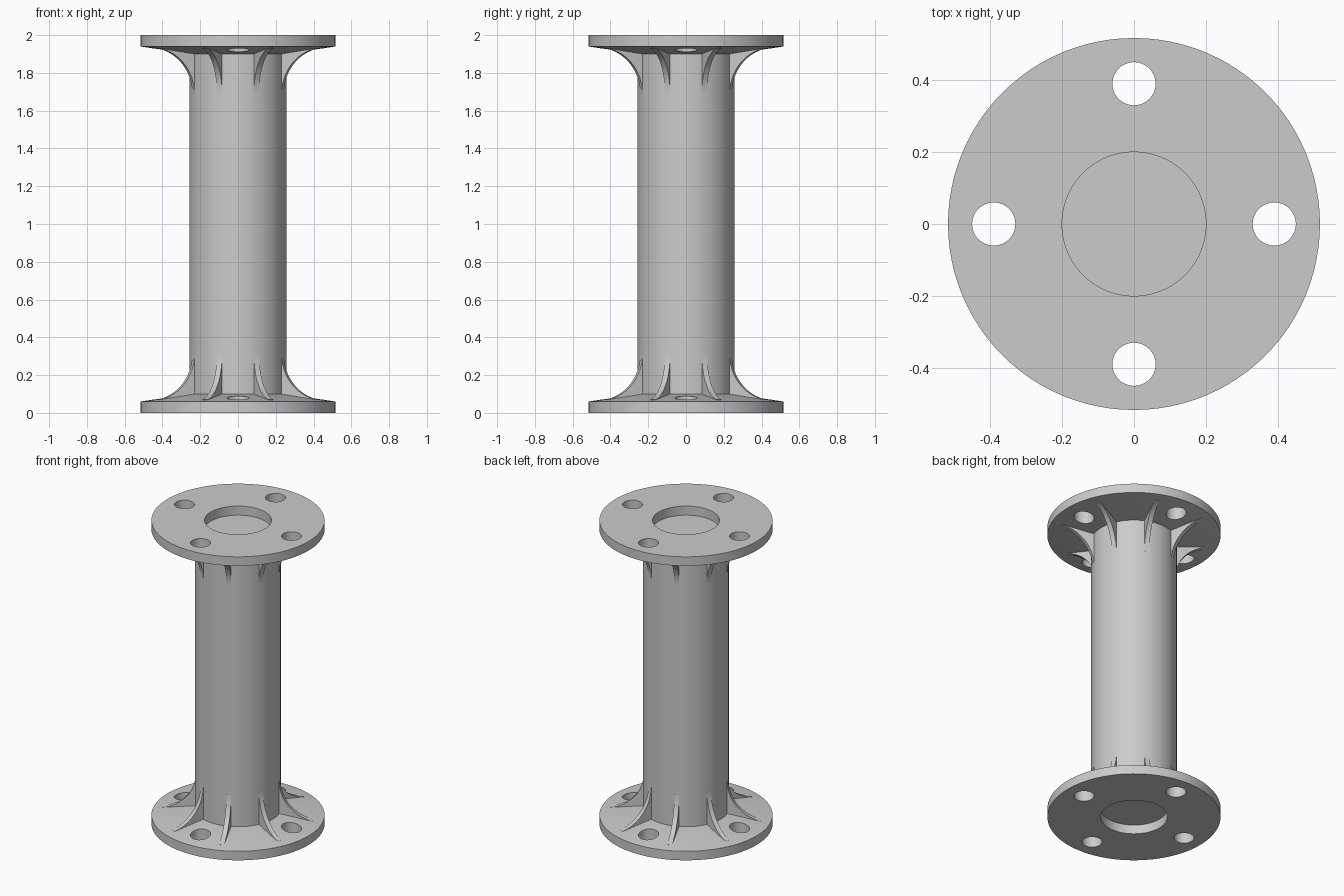
import bpy
import bmesh
from math import sin, cos, pi, radians, sqrt
from mathutils import Matrix

HEIGHT = 2.0
TUBE_R, BORE_R, RIM_R = 0.256, 0.2, 0.517
RIM_H, HUB_H = 0.06, 0.1
SEGMENTS = 96

if "Cube" in bpy.data.objects:
    bpy.data.objects.remove(bpy.data.objects["Cube"])

grey = bpy.data.materials.new("plain_grey")
grey.use_nodes = True
grey.diffuse_color = (0.6, 0.6, 0.6, 1)
grey.node_tree.nodes["Principled BSDF"].inputs["Base Color"].default_value = (0.6, 0.6, 0.6, 1)


def add_object(name, bm):
    bmesh.ops.recalc_face_normals(bm, faces=bm.faces)
    mesh = bpy.data.meshes.new(name)
    bm.to_mesh(mesh)
    bm.free()
    mesh.materials.append(grey)
    obj = bpy.data.objects.new(name, mesh)
    bpy.context.collection.objects.link(obj)
    return obj


def activate(obj):
    bpy.ops.object.select_all(action="DESELECT")
    obj.select_set(True)
    bpy.context.view_layer.objects.active = obj


def smooth(obj):
    activate(obj)
    bpy.ops.object.shade_smooth_by_angle(angle=radians(30))


def add_cylinder(bm, radius, z0, z1, x=0, y=0, segments=SEGMENTS):
    bmesh.ops.create_cone(bm, cap_ends=True, segments=segments, radius1=radius, radius2=radius,
                          depth=z1 - z0, matrix=Matrix.Translation((x, y, (z0 + z1) / 2)))


def mirrored_copy(obj, name):
    """Copy a bottom part to the top end."""
    bm = bmesh.new()
    bm.from_mesh(obj.data)
    for v in bm.verts:
        v.co.z = HEIGHT - v.co.z
    return add_object(name, bm)


# Tube, whose end caps form the floors of the flange recesses
bm = bmesh.new()
add_cylinder(bm, TUBE_R, RIM_H, HEIGHT - RIM_H)
tube = add_object("tube", bm)

# Flange ring with a gently conical inner face
bm = bmesh.new()
profile = [(BORE_R, 0), (RIM_R, 0), (RIM_R, RIM_H), (TUBE_R, HUB_H), (BORE_R, HUB_H)]
rings = [[bm.verts.new((r * cos(2 * pi * i / SEGMENTS), r * sin(2 * pi * i / SEGMENTS), z))
          for i in range(SEGMENTS)] for r, z in profile]
for a, b in zip(rings, rings[1:] + rings[:1]):
    for i in range(SEGMENTS):
        j = (i + 1) % SEGMENTS
        bm.faces.new((a[i], a[j], b[j], b[i]))
flange = add_object("bottom_flange", bm)

# Bolt holes
bm = bmesh.new()
for k in range(4):
    add_cylinder(bm, 0.06, -0.1, 0.2, 0.39 * cos(k * pi / 2), 0.39 * sin(k * pi / 2), 48)
cutter = add_object("bolt_hole_cutter", bm)
cutter.hide_render = True
cut = flange.modifiers.new("bolt_holes", "BOOLEAN")
cut.operation = "DIFFERENCE"
cut.solver = "EXACT"
cut.object = cutter
activate(flange)
bpy.ops.object.modifier_apply(modifier=cut.name)
bpy.data.objects.remove(cutter)

# Curved gusset ribs, sunk slightly into tube and flange
ARC_R, ARC_X, ARC_Z, HALF_T = 0.244, 0.5, 0.31, 0.015
bm = bmesh.new()
outline = [(0.23, 0.05), (0.23, ARC_Z)]
for i in range(17):
    r = ARC_X - ARC_R * cos(radians(80) * i / 16)
    outline.append((r, ARC_Z - sqrt(ARC_R ** 2 - (ARC_X - r) ** 2)))
outline.append((outline[-1][0], 0.05))
for k in range(8):
    turn = Matrix.Rotation(radians(22.5 + 45 * k), 4, "Z")
    sides = []
    for t in (-HALF_T, HALF_T):
        verts = [bm.verts.new((r, t, z)) for r, z in outline]
        bmesh.ops.transform(bm, matrix=turn, verts=verts)
        bm.faces.new(verts)
        sides.append(verts)
    a, b = sides
    for i in range(len(a)):
        j = (i + 1) % len(a)
        bm.faces.new((a[i], a[j], b[j], b[i]))
ribs = add_object("bottom_ribs", bm)

top_flange = mirrored_copy(flange, "top_flange")
top_ribs = mirrored_copy(ribs, "top_ribs")

for obj in (tube, flange, ribs, top_flange, top_ribs):
    smooth(obj)
